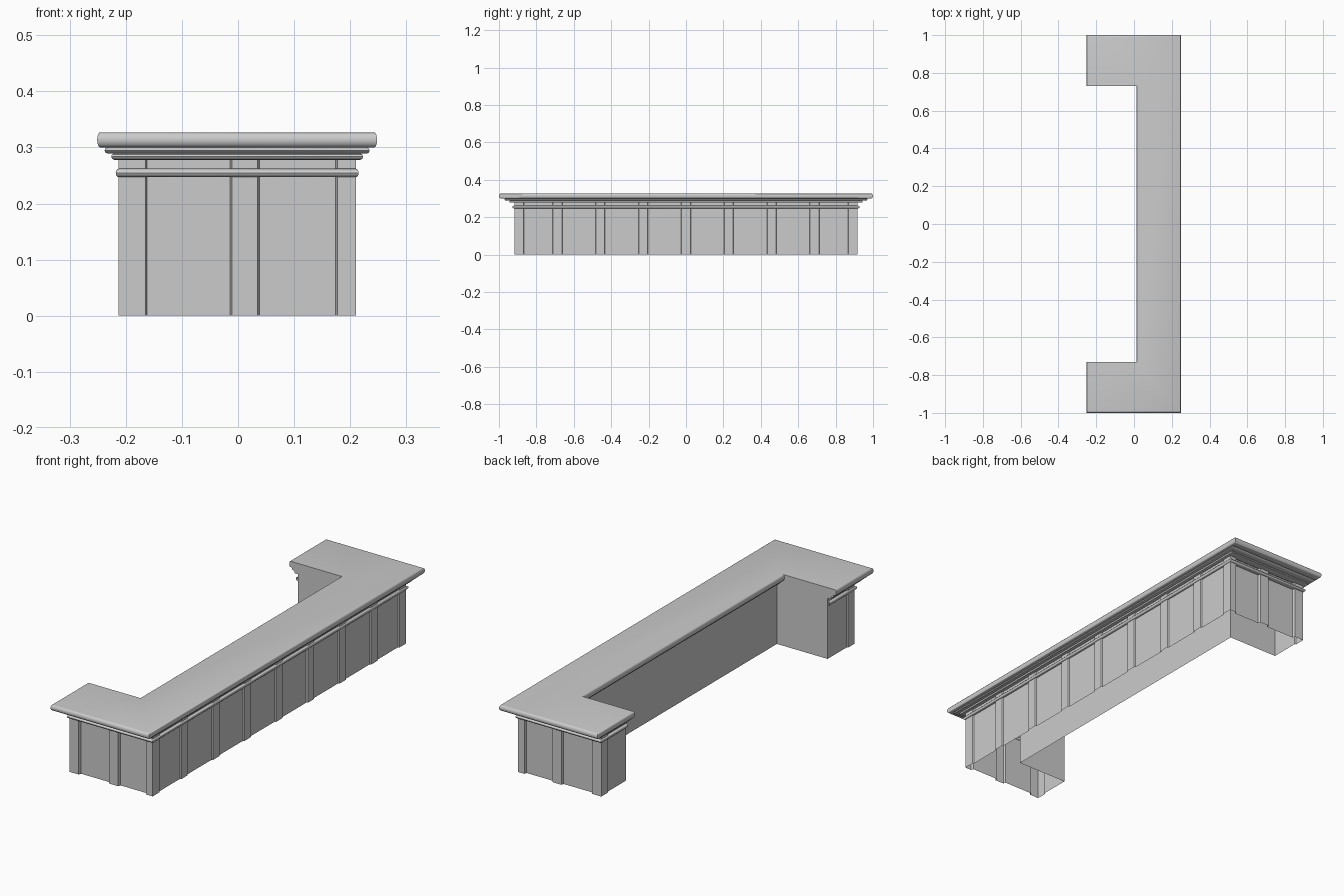
import bpy, bmesh, math

if "Cube" in bpy.data.objects:
    bpy.data.objects.remove(bpy.data.objects["Cube"])

# U-shaped plan: (x, y, outward x, outward y) for each corner
X0, X1, XI, Y, YI = -0.213, 0.210, 0.05, 0.918, 0.73
PLAN = [(X0, -YI, -1, 0), (X0, -Y, -1, -1), (X1, -Y, 1, -1), (X1, Y, 1, 1),
        (X0, Y, -1, 1), (X0, YI, -1, 0), (XI, YI, -1, 0), (XI, -YI, -1, 0)]
OVER_X, OVER_Y = 0.038, 0.082   # overhang of the worktop
DX, DY = 0.006, 0.012           # depth of the recessed panels


def arc(t, z, rt, rz, n):
    """Rounded nose profile, centre (t, z), as (outward, height) pairs."""
    angles = [math.radians(-90 + 180 * i / n) for i in range(n + 1)]
    return [(t + rt * math.cos(a), z + rz * math.sin(a)) for a in angles]


def finish(bm, name):
    bmesh.ops.recalc_face_normals(bm, faces=bm.faces)
    me = bpy.data.meshes.new(name)
    bm.to_mesh(me)
    bm.free()
    ob = bpy.data.objects.new(name, me)
    bpy.context.collection.objects.link(ob)
    bpy.ops.object.select_all(action='DESELECT')
    ob.select_set(True)
    bpy.context.view_layer.objects.active = ob
    bpy.ops.object.shade_smooth_by_angle(angle=math.radians(40))
    return ob


def loft(bm, rings, sides):
    """Join neighbouring rings of vertices with quads."""
    n = len(rings[0])
    for a, b in zip(rings, rings[1:]):
        for i in range(sides):
            j = (i + 1) % n
            bm.faces.new((a[i], a[j], b[j], b[i]))


def sweep(name, profile, sides, cap):
    """Sweep a moulding profile along the plan outline."""
    bm = bmesh.new()
    plan = PLAN[:sides + 1]
    rings = [[bm.verts.new((x + dx * t * OVER_X, y + dy * t * OVER_Y, z))
              for x, y, dx, dy in plan] for t, z in profile]
    loft(bm, rings, sides)
    if cap:
        for quad in ((0, 1, 2, 7), (7, 2, 3, 6), (6, 3, 4, 5)):
            bm.faces.new([rings[-1][i] for i in quad])
    return finish(bm, name)


def wall_run(start, along, inward, length, pilasters):
    """Plan points of one wall: pilasters stand proud, panels are recessed."""
    depth = DX if inward[0] else DY
    pts = []

    def add(u, d):
        pts.append((start[0] + along[0] * u + inward[0] * d,
                    start[1] + along[1] * u + inward[1] * d))

    for u0, u1 in pilasters:
        if u0 > 0:
            add(u0 - 0.001, depth)
            add(u0 + 0.002, 0)
        if u1 < length:
            add(u1 - 0.002, 0)
            add(u1 + 0.001, depth)
    return pts


# Hollow body: plan outline with pilasters, extruded upwards
LX, LY, LA = X1 - X0, 2 * Y, Y - YI
front = [(0, 0.05), (0.2, 0.25), (LX - 0.035, LX)]
back = [(LX - b, LX - a) for a, b in reversed(front)]
side = [(0, 0.05)] + [(Y + i * 0.229 - 0.025, Y + i * 0.229 + 0.025) for i in range(-3, 4)]
side.append((LY - 0.05, LY))
outline = [(X0 + DX, -YI)]
outline += wall_run((X0, -YI), (0, -1), (1, 0), LA, [(LA - 0.05, LA)]) + [(X0, -Y)]
outline += wall_run((X0, -Y), (1, 0), (0, 1), LX, front) + [(X1, -Y)]
outline += wall_run((X1, -Y), (0, 1), (-1, 0), LY, side) + [(X1, Y)]
outline += wall_run((X1, Y), (-1, 0), (0, -1), LX, back) + [(X0, Y)]
outline += wall_run((X0, Y), (0, -1), (1, 0), LA, [(0, 0.05)])
outline += [(X0 + DX, YI), (XI, YI), (XI, -YI)]
bm = bmesh.new()
loft(bm, [[bm.verts.new((x, y, z)) for x, y in outline] for z in (0, 0.28)], len(outline))
finish(bm, "counter_body")

# Worktop with stepped moulding and rounded nose
steps = [(-0.1, 0.278)] + arc(0.22, 0.2835, 0.12, 0.0055, 4)
steps += arc(0.5, 0.2945, 0.15, 0.0055, 4)
steps += arc(0.86, 0.3135, 0.14, 0.0135, 8)
sweep("worktop", steps, 8, True)

# Bead moulding round the outside
sweep("bead_moulding", [(-0.18, 0.247)] + arc(0.0, 0.2545, 0.13, 0.0075, 6) + [(-0.18, 0.262)], 5, False)
